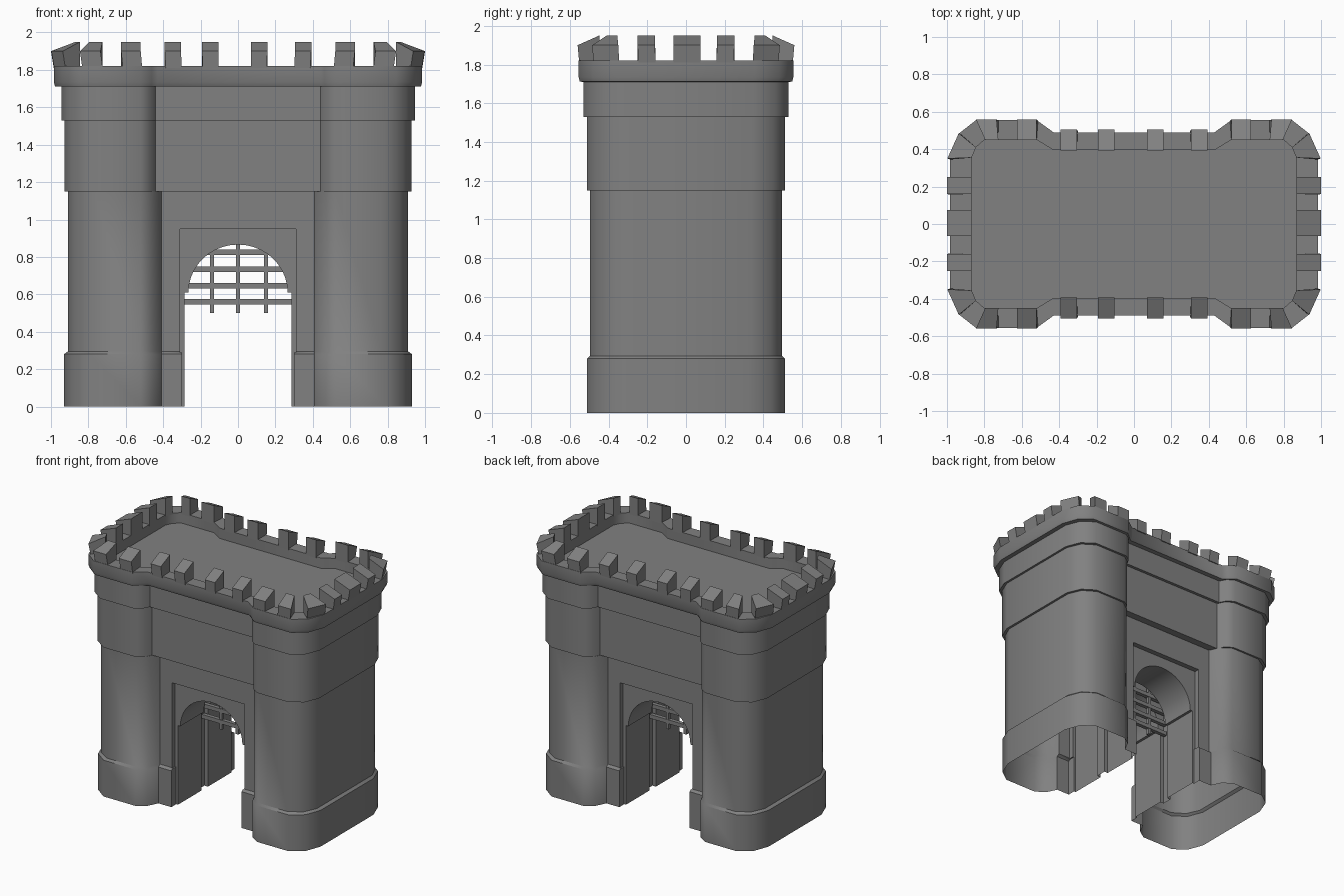
import bpy, bmesh, math

if "Cube" in bpy.data.objects:
    bpy.data.objects.remove(bpy.data.objects["Cube"])

# Dark grey stone
stone = bpy.data.materials.new("stone")
stone.diffuse_color = (.22, .22, .22, 1)
stone.use_nodes = True
stone.node_tree.nodes["Principled BSDF"].inputs["Base Color"].default_value = stone.diffuse_color


def finish(name, bm):
    bmesh.ops.recalc_face_normals(bm, faces=bm.faces)
    me = bpy.data.meshes.new(name)
    bm.to_mesh(me)
    bm.free()
    me.materials.append(stone)
    ob = bpy.data.objects.new(name, me)
    bpy.context.collection.objects.link(ob)
    return ob


def box(bm, lo, hi):
    vs = bmesh.ops.create_cube(bm, size=1)["verts"]
    for v in vs:
        for i in range(3):
            v.co[i] = (lo[i] + hi[i]) / 2 + v.co[i] * (hi[i] - lo[i])


def outline(quad):
    # mirror one quadrant of the plan into a closed loop
    q = list(quad)
    r = q[::-1]
    return (q + [(x, -y) for x, y in r] + [(-x, -y) for x, y in q]
            + [(-x, y) for x, y in r])


def plan(X, Y, step, wall, run, bulge=.62, side=.18):
    # recessed middle wall, rounded tower flank, faceted tower corner
    return outline([(step, wall), (step + run * .35, wall + (Y - wall) * bulge),
                    (step + run, Y), (X - .14, Y), (X - .045, Y - side * .37), (X, Y - side)])


# Gatehouse body: stacked plan outlines from plinth to roof deck
base = plan(.93, .512, .41, .385, .11, side=.19)
wall = plan(.91, .497, .41, .365, .11, side=.16)
band = plan(.928, .512, .44, .422, .08, side=.17)
upper = plan(.945, .53, .44, .445, .08, side=.18)
cornice = plan(.978, .549, .435, .48, .085, .35, .2)
parapet = plan(.985, .555, .43, .49, .09, .35, .2)
inner = outline([(.43, .395), (.46, .413), (.52, .45), (.80, .45), (.845, .41), (.87, .36)])
levels = [(base, 0), (base, .28), (wall, .295), (wall, 1.15), (band, 1.15),
          (band, 1.53), (upper, 1.53), (upper, 1.71), (cornice, 1.712),
          (parapet, 1.735), (parapet, 1.82), (inner, 1.82), (inner, 1.74)]
bm = bmesh.new()
rings = [[bm.verts.new((x, y, z)) for x, y in pts] for pts, z in levels]
for a, b in zip(rings, rings[1:]):
    for i in range(len(a)):
        j = (i + 1) % len(a)
        bm.faces.new((a[i], a[j], b[j], b[i]))
bm.faces.new(rings[0])
bm.faces.new(rings[-1])
body = finish("gatehouse_body", bm)

# Cutters: recessed door panels, arched passage, portcullis slot
cutters = []
for s in (-1, 1):
    ys = sorted((s * .325, s * .7))
    for w, z0, z1 in ((.30, -.1, .5), (.31, .29, .95)):
        bm = bmesh.new()
        box(bm, (-w, ys[0], z0), (w, ys[1], z1))
        cutters.append(finish("panel_cutter", bm))

prof = [(.285, -.1), (.285, .61)]
prof += [(.265 * math.cos(math.pi * i / 20), .611 + .255 * math.sin(math.pi * i / 20))
         for i in range(21)]
prof += [(-.285, .61), (-.285, -.1)]
bm = bmesh.new()
face = bm.faces.new([bm.verts.new((x, -.8, z)) for x, z in prof])
new = bmesh.ops.extrude_face_region(bm, geom=[face])["geom"]
bmesh.ops.translate(bm, vec=(0, 1.6, 0),
                    verts=[v for v in new if isinstance(v, bmesh.types.BMVert)])
cutters.append(finish("passage_cutter", bm))
bm = bmesh.new()
box(bm, (-.315, -.04, -.1), (.315, .04, .93))
cutters.append(finish("slot_cutter", bm))

bpy.context.view_layer.objects.active = body
for c in cutters:
    c.hide_render = True
    m = body.modifiers.new("cut", "BOOLEAN")
    m.operation = "DIFFERENCE"
    m.solver = "EXACT"
    m.object = c
    bpy.ops.object.modifier_apply(modifier=m.name)
for c in cutters:
    bpy.data.objects.remove(c)

# Open underside
bm = bmesh.new()
bm.from_mesh(body.data)
bottom = [f for f in bm.faces if all(abs(v.co.z) < .001 for v in f.verts)]
bmesh.ops.delete(bm, geom=bottom, context="FACES")
bm.to_mesh(body.data)
bm.free()
bpy.ops.object.select_all(action="DESELECT")
body.select_set(True)
bpy.ops.object.shade_smooth_by_angle(angle=math.radians(44))

# Battlements: outer edge a-b, inner edge d-c, flaring out to a sloped top
bm = bmesh.new()


def merlon(a, b, c, d):
    pts = (a, b, c, d)
    lo = [bm.verts.new((x * k, y * k, 1.81)) for (x, y), k in zip(pts, (.985, .985, 1, 1))]
    hi = [bm.verts.new((x, y, z)) for (x, y), z in zip(pts, (1.90, 1.90, 1.95, 1.95))]
    bm.faces.new(lo)
    bm.faces.new(hi)
    for i in range(4):
        j = (i + 1) % 4
        bm.faces.new((lo[i], lo[j], hi[j], hi[i]))


for sx in (-1, 1):
    near = (.07, .157) if sx > 0 else (.105, .192)
    quarter = []
    for (x0, x1), yo, yi in ((near, .505, .393), ((.305, .392), .505, .393),
                             ((.52, .625), .56, .448)):
        quarter.append(((x0, yo), (x1, yo), (x1, yi), (x0, yi)))
    quarter.append(((.735, .56), (.845, .56), (.795, .448), (.725, .448)))
    quarter.append(((.937, .485), (.998, .35), (.868, .355), (.845, .41)))
    quarter.append(((1, .25), (1, .16), (.868, .16), (.868, .25)))
    for sy in (-1, 1):
        for q in quarter:
            merlon(*[(sx * x, sy * y) for x, y in q])
    merlon(*[(sx * x, y) for x, y in ((1, .075), (1, -.065), (.868, -.065), (.868, .075))])
finish("battlements", bm)

# Portcullis grid hanging in the passage
bm = bmesh.new()
for x in (-.14, 0, .15):
    box(bm, (x - .011, -.012, .50), (x + .011, .012, .92))
for z in (.56, .645, .735, .825):
    box(bm, (-.30, -.015, z - .015), (.30, .015, z + .015))
finish("portcullis", bm)
